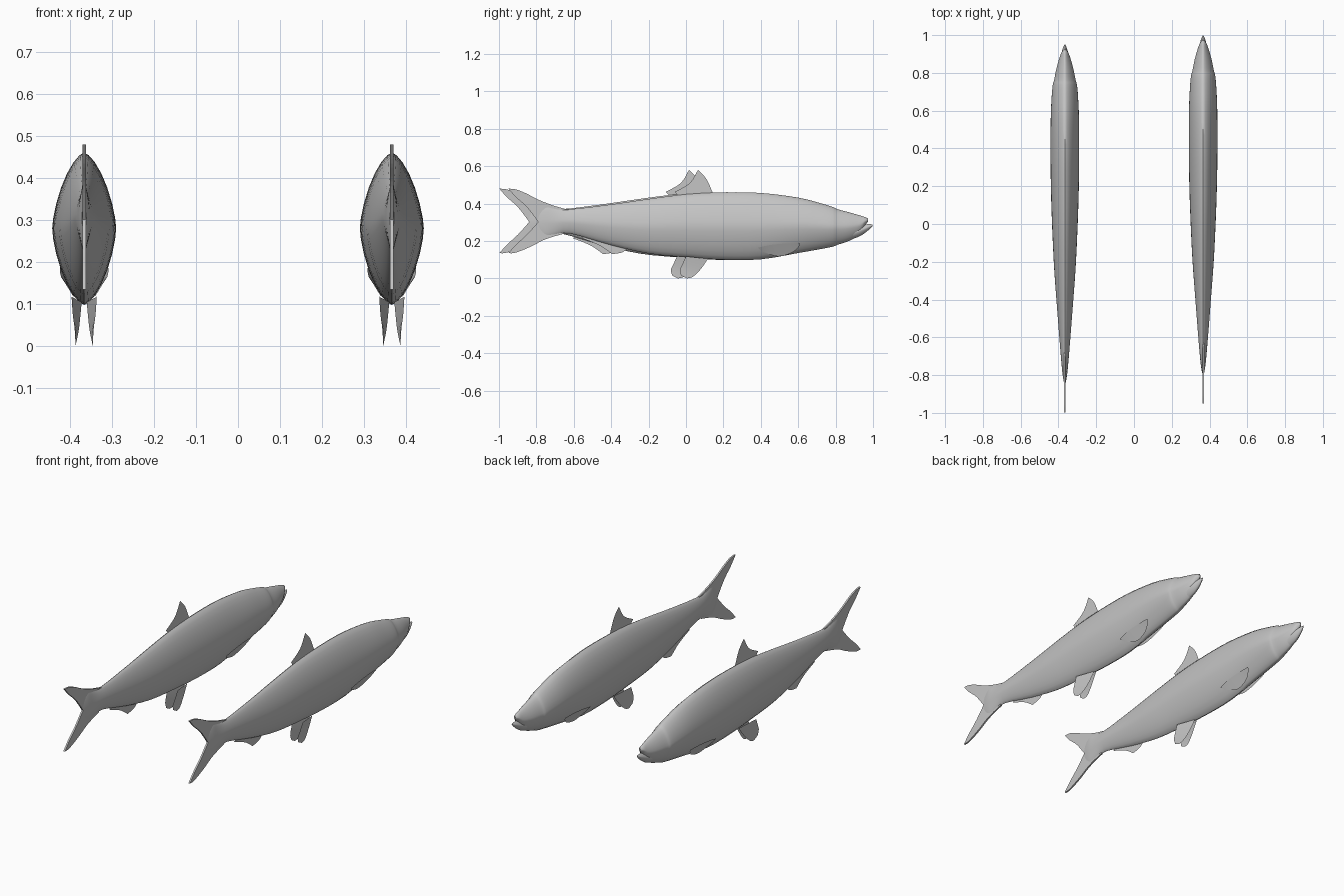
import bpy, math
from mathutils import Vector

cube = bpy.data.objects.get("Cube")
if cube:
    bpy.data.objects.remove(cube, do_unlink=True)

grey = bpy.data.materials.new("plain_grey")
grey.use_nodes = True
grey.diffuse_color = (0.56, 0.56, 0.56, 1)
grey.node_tree.nodes["Principled BSDF"].inputs["Base Color"].default_value = grey.diffuse_color

SIDES = 28
ROUNDNESS = 1.55  # superellipse power: between a diamond and an ellipse


def smooth_path(points, steps):
    """Catmull-Rom curve through points of any dimension."""
    pts = [Vector(p) for p in points]
    pts = [pts[0]] + pts + [pts[-1]]
    path = []
    for a, b, c, d in zip(pts, pts[1:], pts[2:], pts[3:]):
        for i in range(steps):
            t = i / steps
            path.append((b * 2 + (c - a) * t + (a * 2 - b * 5 + c * 4 - d) * t ** 2
                         + (b * 3 - a - c * 3 + d) * t ** 3) / 2)
    return path + [pts[-1]]


def make_object(name, verts, faces, place, smooth=True):
    mesh = bpy.data.meshes.new(name)
    mesh.from_pydata([tuple(v) for v in verts], [], faces)
    mesh.materials.append(grey)
    obj = bpy.data.objects.new(name, mesh)
    obj.location = place
    bpy.context.collection.objects.link(obj)
    if smooth:
        bpy.ops.object.select_all(action='DESELECT')
        obj.select_set(True)
        bpy.context.view_layer.objects.active = obj
        bpy.ops.object.shade_smooth_by_angle(angle=math.radians(50))
    return obj


def loft(name, stations, place):
    """Skin rings given as (y, top, bottom, half width)."""
    rows = smooth_path(stations, 3)
    verts, faces = [], []
    for y, top, bottom, width in rows:
        for i in range(SIDES):
            angle = math.tau * i / SIDES
            c, s = (math.copysign(abs(f) ** (2 / ROUNDNESS), f)
                    for f in (math.cos(angle), math.sin(angle)))
            verts.append((width * c, y, (top + bottom) / 2 + s * (top - bottom) / 2))
    for r in range(len(rows) - 1):
        for i in range(SIDES):
            j = (i + 1) % SIDES
            a, b = r * SIDES, (r + 1) * SIDES
            faces.append((a + i, b + i, b + j, a + j))
    faces.append(tuple(range(SIDES)))
    faces.append(tuple(reversed(range(len(verts) - SIDES, len(verts)))))
    return make_object(name, verts, faces, place)


def flat_fin(name, edges, place, thickness=0):
    """Upright fin in the middle plane, outlined by smooth edges of (y, z)."""
    outline = []
    for edge in edges:
        outline += [(0, p.x, p.y) for p in smooth_path(edge, 5)]
    outline = list(dict.fromkeys(outline))
    fin = make_object(name, outline, [tuple(range(len(outline)))], place, smooth=False)
    if thickness:
        plate = fin.modifiers.new("plate", 'SOLIDIFY')
        plate.thickness = thickness
        plate.offset = 0
    return fin


def paired_fin(name, upper, lower, side, place):
    """Thin curved fin spanned between two edges of (x, y, z)."""
    rows = list(zip(smooth_path(upper, 5), smooth_path(lower, 5)))
    verts = [(p.x * side, p.y, p.z) for row in rows for p in row]
    faces = [(2 * i, 2 * i + 1, 2 * i + 3, 2 * i + 2) for i in range(len(rows) - 1)]
    return make_object(name, verts, faces, place)


# Body from the tail root to the upper lip, with a step behind the gill cover
BODY = [(-.79, .36, .25, .005), (-.75, .39, .222, .012), (-.7, .378, .23, .017),
        (-.62, .37, .24, .024), (-.4, .396, .178, .041), (-.2, .425, .133, .056),
        (0, .45, .113, .066), (.2, .46, .1, .073), (.4, .457, .102, .076),
        (.6, .432, .136, .075), (.72, .402, .157, .07), (.785, .382, .17, .064),
        (.81, .37, .18, .057), (.87, .354, .2, .045), (.93, .337, .235, .028),
        (.957, .328, .283, .017), (.974, .319, .304, .005)]
JAW = [(.87, .27, .205, .028), (.93, .284, .226, .023), (.975, .29, .258, .012),
       (.997, .288, .28, .003)]

# Outlines of the middle fins, one smooth edge at a time
TAIL = [[(-.62, .365), (-.7, .387), (-.78, .417), (-.86, .457), (-.91, .476), (-.95, .48)],
        [(-.95, .48), (-.91, .435), (-.85, .38), (-.79, .302)],
        [(-.79, .302), (-.85, .235), (-.91, .18), (-.95, .135)],
        [(-.95, .135), (-.91, .138), (-.83, .17), (-.75, .21), (-.65, .24)]]
DORSAL = [[(.15, .44), (.11, .53), (.064, .58)],
          [(.064, .58), (.02, .51), (-.06, .463)],
          [(-.06, .463), (-.03, .43)]]
ANAL = [[(-.3, .17), (-.34, .14), (-.395, .13)],
        [(-.395, .13), (-.46, .175), (-.556, .215)],
        [(-.556, .215), (-.54, .235)]]

# Edges of the paired fins
PELVIC = ([(.006, .118, .105), (.012, .075, .045), (.019, .035, .008), (.021, .005, 0)],
          [(.03, 0, .118), (.027, -.02, .075), (.023, -.033, .045), (.021, -.026, .016)])
PECTORAL = ([(.056, .61, .188), (.057, .54, .187), (.058, .46, .18), (.055, .385, .165)],
            [(.05, .61, .178), (.032, .57, .14), (.025, .49, .118), (.042, .405, .145)])


def build_fish(label, place):
    loft(label + "_body", BODY, place)
    loft(label + "_lower_jaw", JAW, place)
    flat_fin(label + "_tail_fin", TAIL, place, thickness=.009)
    flat_fin(label + "_dorsal_fin", DORSAL, place)
    flat_fin(label + "_anal_fin", ANAL, place)
    for side, word in ((1, "left"), (-1, "right")):
        paired_fin(f"{label}_{word}_pelvic_fin", *PELVIC, side, place)
        paired_fin(f"{label}_{word}_pectoral_fin", *PECTORAL, side, place)


# Two fish side by side, one slightly ahead
build_fish("leading_fish", (.366, 0, 0))
build_fish("trailing_fish", (-.366, -.048, 0))
